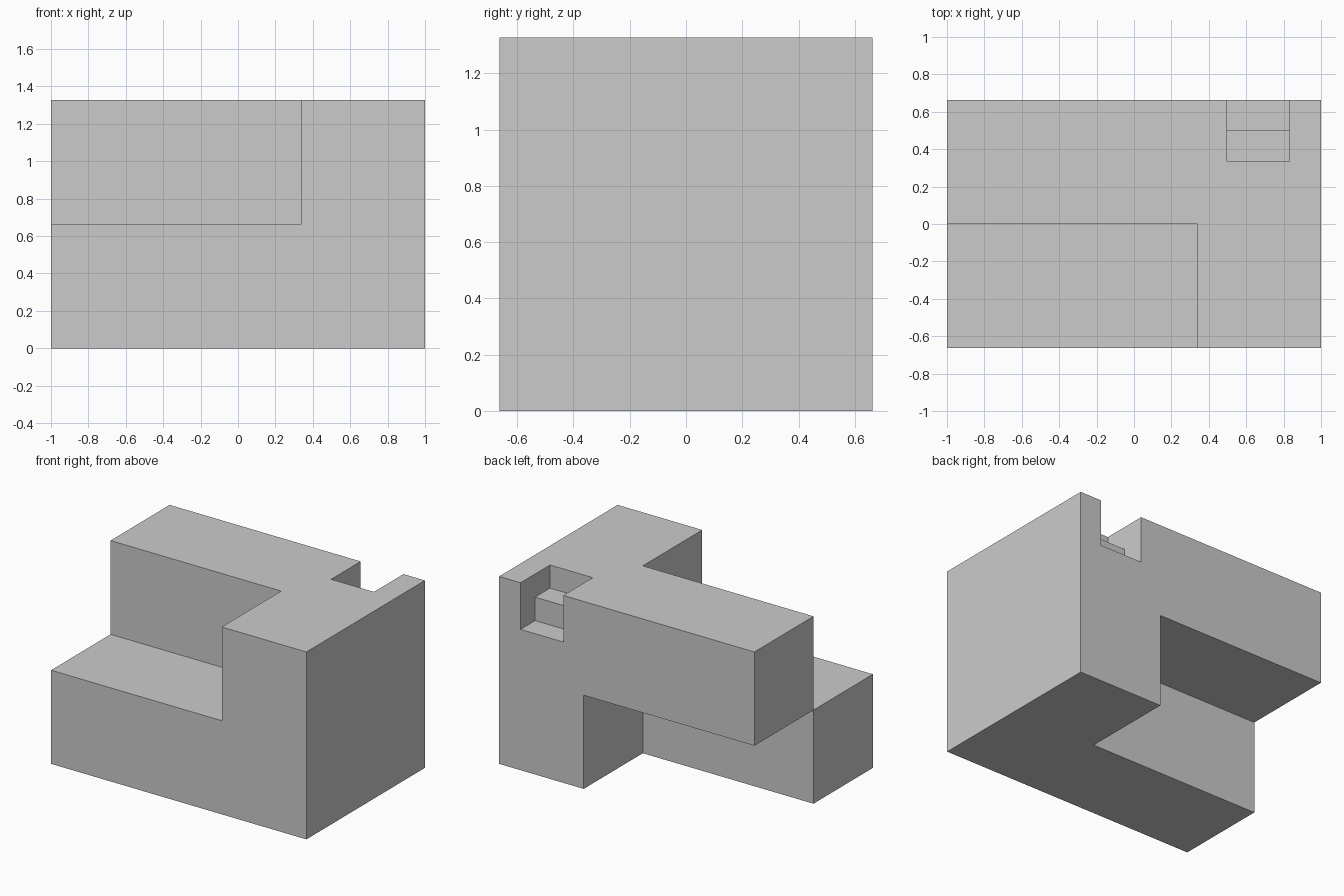
import bpy

if "Cube" in bpy.data.objects:
    bpy.data.objects.remove(bpy.data.objects["Cube"])

HALF_Y, HEIGHT, MID_Z, SPLIT_X = 0.663, 1.327, 0.663, 0.337


def box(name, lo, hi):
    """Axis-aligned box between two corners."""
    bpy.ops.mesh.primitive_cube_add(size=1)
    ob = bpy.context.object
    ob.name = name
    for v in ob.data.vertices:
        v.co = [lo[i] if v.co[i] < 0 else hi[i] for i in range(3)]
    return ob


def carve(target, name, lo, hi):
    """Cut a box-shaped void out of the target."""
    cutter = box(name, lo, hi)
    mod = target.modifiers.new(name, 'BOOLEAN')
    mod.operation, mod.solver, mod.object = 'DIFFERENCE', 'EXACT', cutter
    bpy.context.view_layer.objects.active = target
    bpy.ops.object.modifier_apply(modifier=name)
    bpy.data.objects.remove(cutter)


# Main block
block = box("interlocking_block", (-1, -HALF_Y, 0), (1, HALF_Y, HEIGHT))

# Diagonally opposed voids leave a low front arm and a high back arm
carve(block, "front_upper_void", (-1.2, -1, MID_Z), (SPLIT_X, 0.002, 1.6))
carve(block, "back_lower_void", (-1.2, 0.002, -0.3), (SPLIT_X, 1, MID_Z))

# Two-step notch in the top back edge
carve(block, "shallow_notch", (0.497, 0.333, 1.163), (0.832, 1, 1.6))
carve(block, "deep_notch", (0.497, 0.5, 0.997), (0.832, 1, 1.6))
